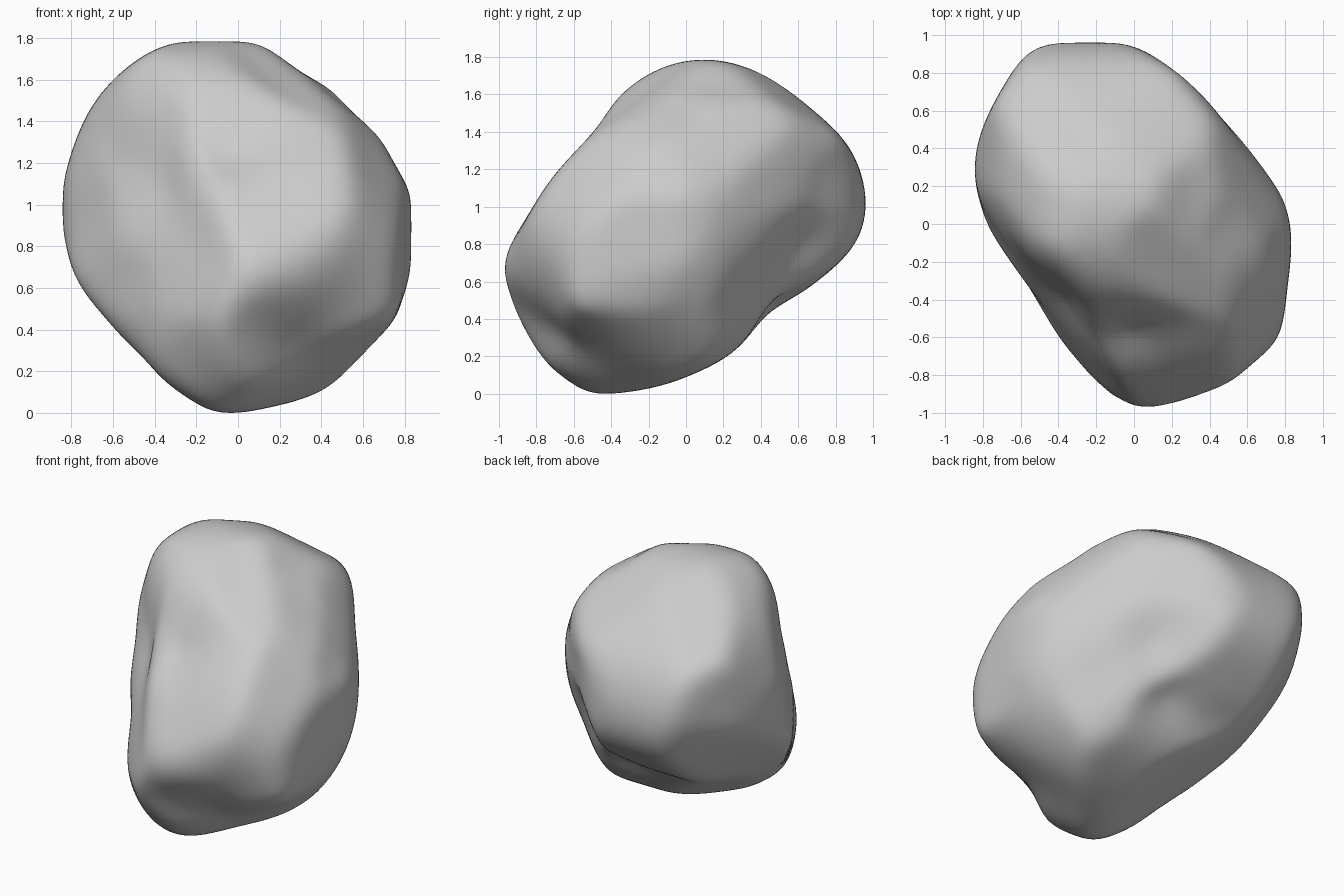
import bpy
import bmesh
from math import sin, cos, radians, atan2, tau, exp
from mathutils import Vector

# Remove the default cube
default = bpy.data.objects.get("Cube")
if default:
    bpy.data.objects.remove(default, do_unlink=True)

# Outlines of the boulder: azimuth, elevation, radii in hundredths (anticlockwise, even steps)
OUTLINES = [
    (0, 0, "85 82 80 82 91 95 93 88 85 82 80 83 90 88 88 86"),
    (90, 0, "95 98 93 92 90 82 72 77 91 107 110 97 81 71 64 77"),
    (0, 90, "83 76 73 81 95 106 101 92 79 71 74 83 97 97 98 89"),
    (35, 30, "73 78 93 94 94 97 83 68 65 72 94 103 92 87 83 77"),
    (215, 30, "64 63 74 80 77 80 79 78 72 67 71 70 69 71 78 73"),
    (130, -30, "99 111 97 90 87 79 82 88 97 97 98 107 87 75 74 82"),
]

# Worn hollows: place relative to the middle, reach, depth
HOLLOWS = [
    # groove under the upper front bulge
    (Vector((-0.4, -0.42, 0.5)), 0.2, 0.045),
    (Vector((-0.05, -0.62, 0.36)), 0.2, 0.06),
    (Vector((-0.4, -0.48, 0.25)), 0.22, 0.04),
    # undercut of the lower front corner
    (Vector((0.42, -0.62, -0.42)), 0.3, 0.045),
    (Vector((0.28, -0.62, -0.6)), 0.16, 0.025),
    # groove under the back bulge
    (Vector((0.15, 0.5, -0.38)), 0.2, 0.045),
    (Vector((0.3, 0.62, -0.12)), 0.22, 0.055),
    (Vector((0.28, 0.68, 0.22)), 0.18, 0.025),
]


class Outline:
    """A flat outline that limits the boulder across one direction."""

    def __init__(self, azimuth, elevation, radii):
        a, e = radians(azimuth), radians(elevation)
        self.right = Vector((cos(a), sin(a), 0))
        self.up = Vector((-sin(e) * sin(a), sin(e) * cos(a), cos(e)))
        self.target = [int(r) / 100 for r in radii.split()]
        self.radii = list(self.target)

    def polar(self, point):
        """Return the length, and the angle counted in outline steps."""
        u, v = point.dot(self.right), point.dot(self.up)
        n = len(self.radii)
        return (u * u + v * v) ** 0.5, (atan2(v, u) % tau) / tau * n

    def radius_at(self, step):
        """Smooth periodic interpolation of the radii."""
        i = int(step)
        f = step - i
        n = len(self.radii)
        p, q, r, s = (self.radii[(i + k) % n] for k in (-1, 0, 1, 2))
        return q + 0.5 * f * (r - p + f * (2*p - 5*q + 4*r - s + f * (3*(q - r) + s - p)))

    def refine(self, points):
        """Allow for the wear: widen the carving where the worn stone falls short."""
        n = len(self.radii)
        found = [0] * n
        for point in points:
            length, step = self.polar(point)
            nearest = round(step)
            if abs(step - nearest) < 0.13:
                found[nearest % n] = max(found[nearest % n], length)
        for k, (wanted, got) in enumerate(zip(self.target, found)):
            if got:
                radius = self.radii[k] * (wanted / got) ** 0.8
                self.radii[k] = min(max(radius, wanted * 0.93), wanted * 1.1)


def reach(direction, outlines):
    """Distance along a direction at which the first outline is met."""
    best = 2.0
    for outline in outlines:
        length, step = outline.polar(direction)
        if length > 0.05:
            best = min(best, outline.radius_at(step) / length)
    return best


def soften(bm, times):
    for _ in range(times):
        bmesh.ops.smooth_vert(bm, verts=bm.verts, factor=0.5,
                              use_axis_x=True, use_axis_y=True, use_axis_z=True)


def shape(bm, directions, outlines):
    """Carve the sphere to the outlines, wear it smooth and press in the hollows."""
    for v, d in zip(bm.verts, directions):
        v.co = d * reach(d, outlines)
    soften(bm, 11)
    for v in bm.verts:
        push = sum(depth * exp(-((v.co - place).length / size) ** 2)
                   for place, size, depth in HOLLOWS)
        v.co -= v.co.normalized() * push
    soften(bm, 3)


# Boulder body
outlines = [Outline(*o) for o in OUTLINES]
bm = bmesh.new()
bmesh.ops.create_icosphere(bm, subdivisions=6, radius=1)
bmesh.ops.dissolve_degenerate(bm, dist=1e-6, edges=bm.edges)
directions = [v.co.normalized() for v in bm.verts]
for _ in range(4):
    shape(bm, directions, outlines)
    points = [v.co.copy() for v in bm.verts]
    for outline in outlines:
        outline.refine(points)
shape(bm, directions, outlines)

# Stand it on the ground
lowest = min(v.co.z for v in bm.verts)
bmesh.ops.translate(bm, verts=bm.verts, vec=(0, 0, -lowest))

for face in bm.faces:
    face.smooth = True
mesh = bpy.data.meshes.new("boulder")
bm.to_mesh(mesh)
bm.free()
boulder = bpy.data.objects.new("boulder", mesh)
bpy.context.scene.collection.objects.link(boulder)

# Stone colour
stone = bpy.data.materials.new("stone_grey")
stone.use_nodes = True
colour = (0.6, 0.6, 0.6, 1)
stone.diffuse_color = colour
for node in stone.node_tree.nodes:
    if node.type == 'BSDF_PRINCIPLED':
        node.inputs["Base Color"].default_value = colour
mesh.materials.append(stone)
